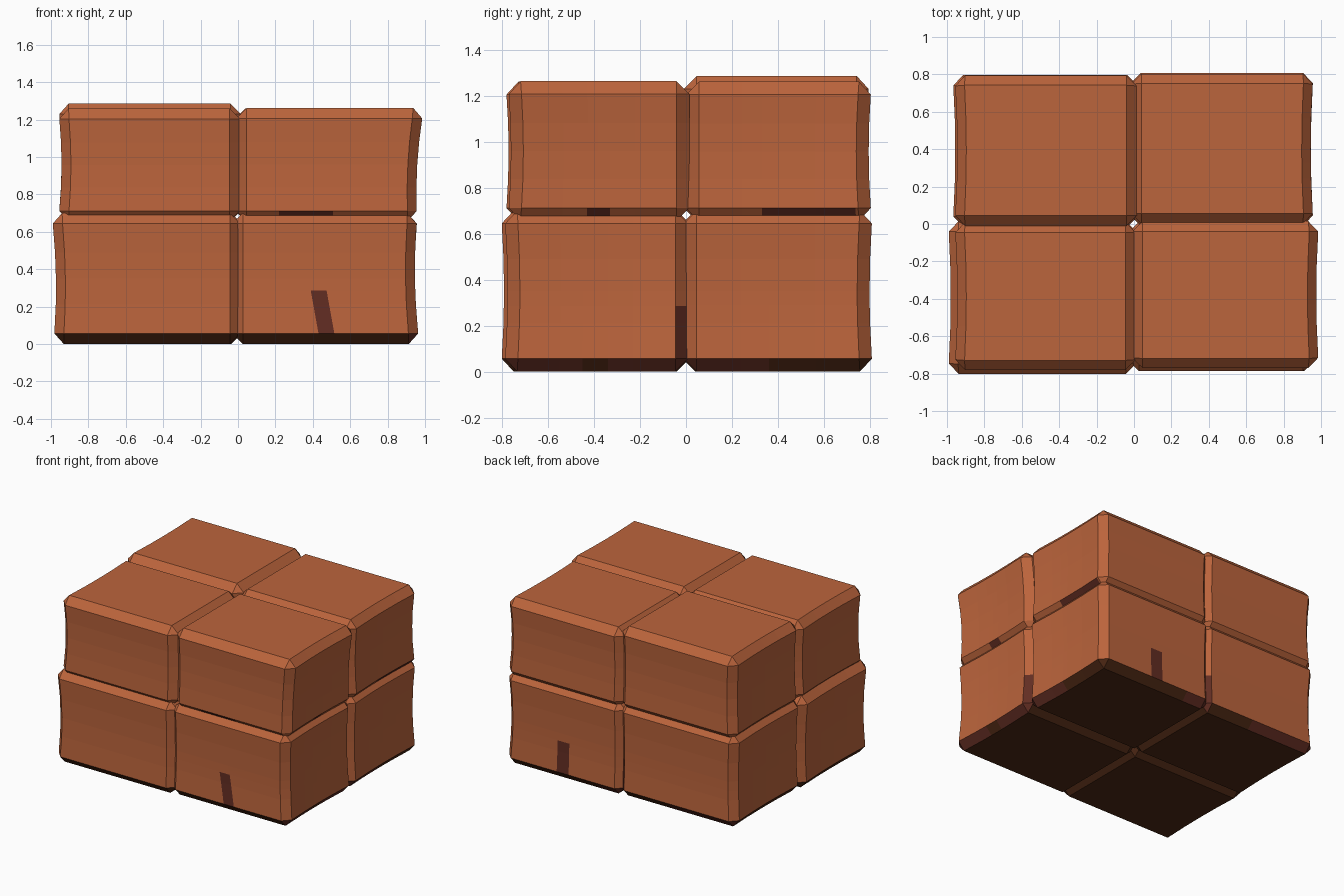
import bpy, bmesh
from mathutils import Vector

if "Cube" in bpy.data.objects:
    bpy.data.objects.remove(bpy.data.objects["Cube"])


def material(name, rgb):
    m = bpy.data.materials.new(name)
    m.diffuse_color = (*rgb, 1)
    m.use_nodes = True
    m.node_tree.nodes["Principled BSDF"].inputs["Base Color"].default_value = m.diffuse_color
    return m


MATS = [material("terracotta", (0.50, 0.128, 0.045)),
        material("dark_red_brown", (0.12, 0.026, 0.016)),
        material("underside_brown", (0.075, 0.021, 0.007))]
BEVEL = 0.056


def block(name, x, y, z, side_lean=0.0, cuts=(), dark=None):
    """Chamfered block with slightly hollow outer sides.
    cuts: extra (point, normal) planes; dark: rule for stain faces."""
    lo, hi = Vector((x[0], y[0], z[0])), Vector((x[1], y[1], z[1]))
    mid, half = (lo + hi) / 2, (hi - lo) / 2
    lower = z[0] < 0.1
    bm = bmesh.new()
    bmesh.ops.create_cube(bm, size=2)
    for v in bm.verts:
        v.co = Vector([mid[i] + v.co[i] * half[i] for i in range(3)])
    bmesh.ops.bevel(bm, geom=bm.edges[:], offset=BEVEL, segments=1,
                    profile=0.5, affect='EDGES')

    def cut(p, n):
        bmesh.ops.bisect_plane(bm, geom=bm.verts[:] + bm.edges[:] + bm.faces[:],
                               dist=1e-5, plane_co=p, plane_no=n)

    # loops that carry the hollow shape
    for i, n in enumerate(((1, 0, 0), (0, 1, 0), (0, 0, 1))):
        for t in (-0.4, 0.0, 0.4):
            p = mid.copy()
            p[i] += t * half[i]
            cut(p, n)
    for p, n in cuts:
        cut(p, n)

    # colours by direction and position
    bm.normal_update()
    for f in bm.faces:
        c, n = f.calc_center_median(), f.normal
        if lower and n.z < -0.3:
            f.material_index = 2
        if dark and dark(c, n):
            f.material_index = 1

    # hollow the outward sides, and lean the end
    for v in bm.verts:
        t = Vector([(v.co[i] - mid[i]) / half[i] for i in range(3)])
        if t.x * mid.x > 0:
            v.co.x -= t.x * (0.018 * (1 - t.z ** 2) + 0.014 * (1 - t.y ** 2))
            v.co.x += side_lean * t.z * abs(t.x)
        if t.y * mid.y > 0:
            v.co.y -= t.y * 0.014 * (1 - t.z ** 2)
    bmesh.ops.triangulate(bm, faces=[f for f in bm.faces if len(f.verts) > 4])
    me = bpy.data.meshes.new(name)
    bm.to_mesh(me)
    bm.free()
    for m in MATS:
        me.materials.append(m)
    bpy.context.collection.objects.link(bpy.data.objects.new(name, me))


def planes(axis, values):
    n = Vector((0, 0, 0))
    n[axis] = 1
    return [(n * v, n) for v in values]


# Lower layer
block("lower_front_left", (-0.995, 0.012), (-0.805, 0.015), (0, 0.70), -0.005)


def front_right_dark(c, n):
    slant = c.x + (c.z - 0.28) * 0.18
    streak = n.y < -0.9 and 0.39 < slant < 0.475 and c.z < 0.285
    crease = n.x > 0.3 and n.y > 0.3 and c.z < 0.28
    rim = n.x > 0.3 and n.z < -0.3 and not -0.45 < c.y < -0.34
    return streak or crease or rim


slant_n = (1, 0, 0.18)
block("lower_front_right", (-0.03, 0.968), (-0.79, 0.01), (0, 0.70), -0.005,
      [((0.39, 0, 0.28), slant_n), ((0.475, 0, 0.28), slant_n)]
      + planes(2, [0.285]) + planes(1, [-0.45, -0.34]), front_right_dark)

block("lower_back_left", (-0.975, 0.02), (-0.015, 0.80), (0, 0.70), 0.0,
      planes(2, [0.28]) + planes(0, [-0.4]),
      lambda c, n: (n.x > 0.3 and n.y > 0.3 and c.z < 0.28)
      or (n.y > 0.3 and n.z < -0.3 and c.x < -0.4))


def back_right_dark(c, n):
    streak = n.y > 0.9 and 0.42 < c.x < 0.52 and c.z < 0.29
    rim_x = n.x > 0.3 and n.z < -0.3 and c.y < 0.36
    rim_y = n.y > 0.3 and n.z < -0.3 and c.x < 0.2
    return streak or rim_x or rim_y


block("lower_back_right", (-0.02, 0.965), (-0.01, 0.812), (0, 0.70), 0.0,
      planes(2, [0.29]) + planes(0, [0.2, 0.42, 0.52]) + planes(1, [0.36]),
      back_right_dark)

# Upper layer
block("upper_front_left", (-0.965, 0.01), (-0.785, 0.01), (0.655, 1.26))
block("upper_front_right", (-0.01, 0.98), (-0.775, 0.015), (0.655, 1.262), 0.018,
      planes(0, [0.22, 0.51]) + planes(1, [-0.43, -0.33]),
      lambda c, n: n.z < -0.3 and ((n.y < -0.3 and 0.22 < c.x < 0.51)
                                   or (n.x > 0.3 and -0.43 < c.y < -0.33)))
block("upper_back_left", (-0.965, 0.015), (-0.01, 0.798), (0.655, 1.285))
block("upper_back_right", (-0.015, 0.965), (0.0, 0.808), (0.655, 1.26), 0.0,
      planes(1, [0.33, 0.74]),
      lambda c, n: n.z < -0.3 and n.x > 0.3 and 0.33 < c.y < 0.74)
